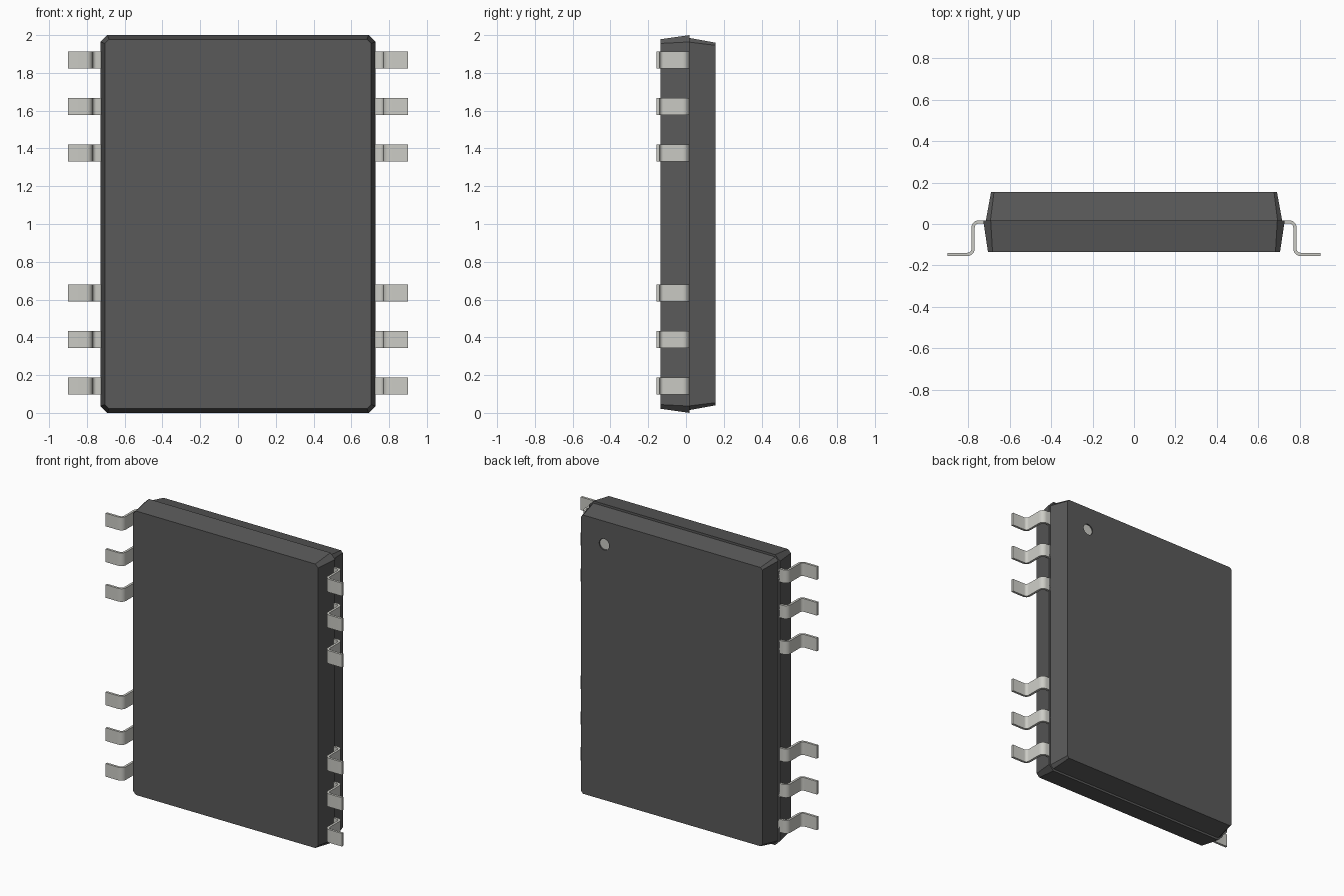
import bpy, bmesh
from math import cos, sin, radians, pi

if "Cube" in bpy.data.objects:
    bpy.data.objects.remove(bpy.data.objects["Cube"])


def material(name, rgb):
    m = bpy.data.materials.new(name)
    m.diffuse_color = (*rgb, 1)
    m.use_nodes = True
    m.node_tree.nodes["Principled BSDF"].inputs["Base Color"].default_value = m.diffuse_color
    return m


DARK = material("dark_plastic", (0.10, 0.10, 0.10))
METAL = material("lead_metal", (0.60, 0.60, 0.56))


def loft(name, rings, mat):
    """Closed solid through two matching rings of points."""
    bm = bmesh.new()
    a, b = [[bm.verts.new(p) for p in ring] for ring in rings]
    n = len(a)
    bm.faces.new(a)
    bm.faces.new(b[::-1])
    for i in range(n):
        j = (i + 1) % n
        bm.faces.new((a[i], b[i], b[j], a[j]))
    bmesh.ops.recalc_face_normals(bm, faces=bm.faces)
    mesh = bpy.data.meshes.new(name)
    bm.to_mesh(mesh)
    bm.free()
    mesh.materials.append(mat)
    ob = bpy.data.objects.new(name, mesh)
    bpy.context.collection.objects.link(ob)
    return ob


def chamfered_rect(w, h, c, y):
    """Half width w, half height h, corner cut c, centred at z = 1."""
    pts = [(w, h - c), (w - c, h), (c - w, h), (-w, h - c),
           (-w, c - h), (c - w, -h), (w - c, -h), (w, c - h)]
    return [(x, y, 1 + z) for x, z in pts]


# Two tapered body halves meeting at a stepped parting line
MID = 0.018
loft("body_front", [chamfered_rect(0.705, 0.978, 0.022, -0.135),
                    chamfered_rect(0.728, 1.0, 0.036, MID)], DARK)
back = loft("body_back", [chamfered_rect(0.715, 0.985, 0.022, MID),
                          chamfered_rect(0.69, 0.96, 0.014, 0.155)], DARK)


def disc(name, radius, y0, y1, mat):
    rings = [[(0.515 + radius * cos(2 * pi * i / 32), y,
               1.80 + radius * sin(2 * pi * i / 32)) for i in range(32)]
             for y in (y0, y1)]
    return loft(name, rings, mat)


# Shallow round index mark on the back face
cutter = disc("index_cutter", 0.038, 0.145, 0.18, METAL)
cutter.hide_render = True
cutter.hide_viewport = True
cut = back.modifiers.new("index_recess", "BOOLEAN")
cut.object = cutter
cut.operation = "DIFFERENCE"
cut.solver = "EXACT"
disc("index_mark", 0.0375, 0.140, 0.147, METAL)

# Gull-wing lead profile, offset either side of its centreline
R, T, LEG, TOP, FOOT = 0.028, 0.008, 0.777, 0.010, -0.147


def lead_edge(off):
    pts = [(0.69, TOP + off)]
    for i in range(7):
        a = radians(90 - 15 * i)
        pts.append((LEG - R + (R + off) * cos(a), TOP - R + (R + off) * sin(a)))
    for i in range(7):
        a = radians(180 + 15 * i)
        pts.append((LEG + R + (R - off) * cos(a), FOOT + R + (R - off) * sin(a)))
    return pts + [(0.9, FOOT + off)]


outline = lead_edge(T) + lead_edge(-T)[::-1]

# Six mirrored pairs of leads, in two groups of three
for k, z in enumerate((0.143, 0.389, 0.635, 1.375, 1.621, 1.867)):
    lead = loft(f"lead_pair_{k + 1}",
                [[(x, y, z + s * 0.045) for x, y in outline] for s in (-1, 1)],
                METAL)
    bpy.ops.object.select_all(action="DESELECT")
    lead.select_set(True)
    bpy.context.view_layer.objects.active = lead
    bpy.ops.object.shade_smooth_by_angle(angle=radians(30))
    lead.modifiers.new("other_side", "MIRROR")
